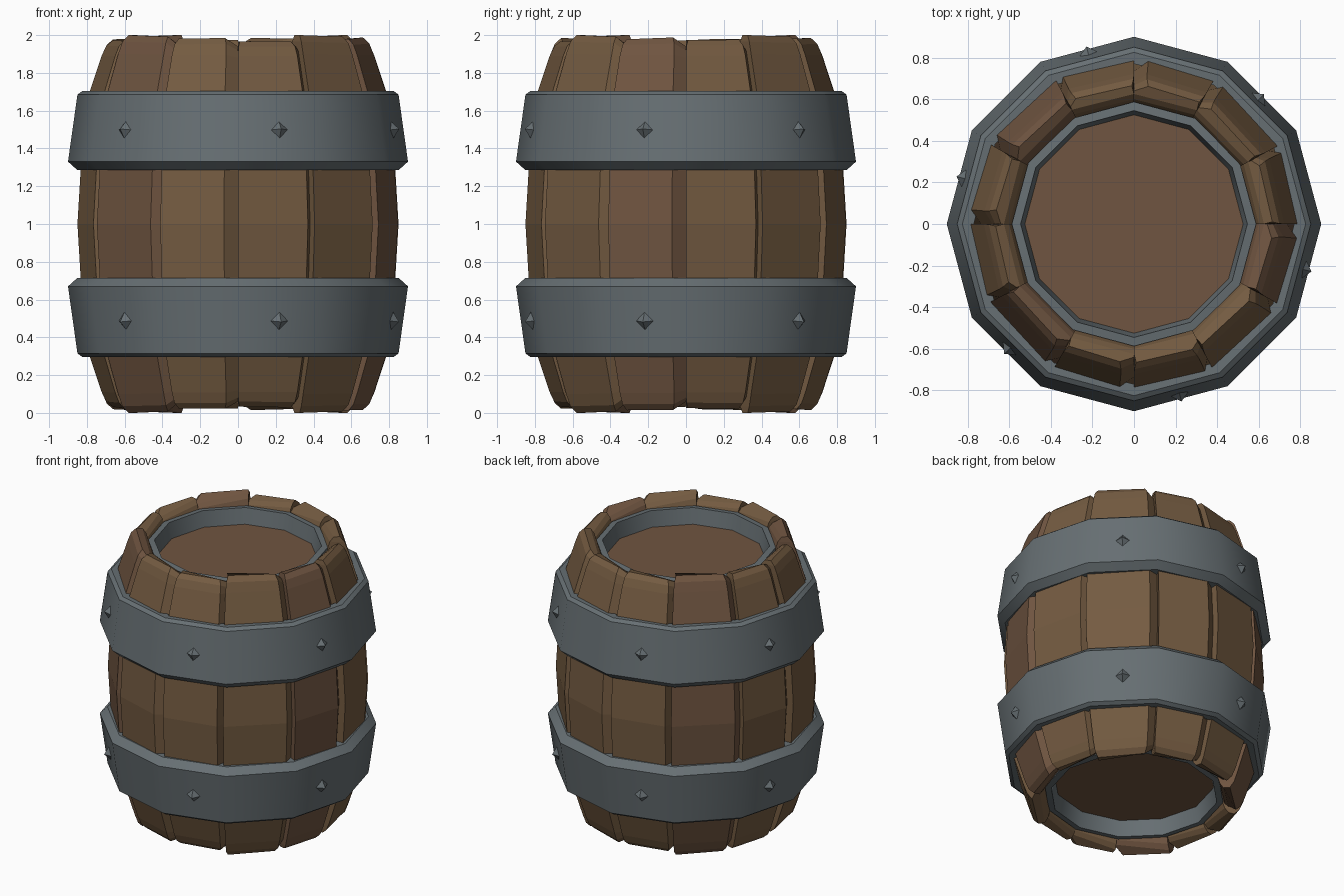
import bpy, bmesh, math, random
from mathutils import Vector, Matrix

if "Cube" in bpy.data.objects:
    bpy.data.objects.remove(bpy.data.objects["Cube"])

random.seed(4)
R = math.radians


def material(name, rgb):
    m = bpy.data.materials.new(name)
    m.diffuse_color = (*rgb, 1)
    m.use_nodes = True
    m.node_tree.nodes["Principled BSDF"].inputs["Base Color"].default_value = m.diffuse_color
    return m


WOOD = material("oak wood", (0.175, 0.105, 0.053))
RED_WOOD = material("reddish oak wood", (0.16, 0.09, 0.052))
IRON = material("grey iron", (0.135, 0.16, 0.172))


def finish(bm, name, mat, smooth=False):
    bmesh.ops.recalc_face_normals(bm, faces=bm.faces)
    me = bpy.data.meshes.new(name)
    bm.to_mesh(me)
    bm.free()
    ob = bpy.data.objects.new(name, me)
    bpy.context.collection.objects.link(ob)
    me.materials.append(mat)
    if smooth:
        bpy.ops.object.select_all(action='DESELECT')
        ob.select_set(True)
        bpy.context.view_layer.objects.active = ob
        bpy.ops.object.shade_smooth_by_angle(angle=R(35))
    return ob


def polar(r, deg, z):
    return Vector((r * math.cos(R(deg)), r * math.sin(R(deg)), z))


def loft(bm, rings, closed):
    """Skin equal-length loops; join last to first, or cap both ends."""
    vs = [[bm.verts.new(p) for p in ring] for ring in rings]
    n = len(vs[0])
    for i in range(len(vs) if closed else len(vs) - 1):
        a, b = vs[i], vs[(i + 1) % len(vs)]
        for j in range(n):
            k = (j + 1) % n
            bm.faces.new((a[j], a[k], b[k], b[j]))
    if not closed:
        bm.faces.new(vs[0])
        bm.faces.new(vs[-1])


def hoop(name, profile, flip):
    """Twelve-sided ring from a closed (radius, z) profile."""
    bm = bmesh.new()
    loft(bm, [[polar(r, a, 2 - z if flip else z) for r, z in profile]
              for a in range(0, 360, 30)], True)
    finish(bm, name, IRON, True)


# staves: bulging planks, each with a sloped groove along one edge
starts, ends = [0, 28.5, 61], [25.8, 57, 85]
drops = [0.022, 0.0, 0.012]
half = [(1.00, 0.85, 0.58), (1.30, 0.832, 0.58), (1.70, 0.785, 0.58),
        (1.90, 0.722, 0.58), (1.965, 0.698, 0.60), (2.00, 0.665, 0.625)]
profile = [(2 - z, r, i) for z, r, i in half[:0:-1]] + half
for n in range(12):
    k = n % 3
    base = (n // 3) * 90
    a0, a1 = base + starts[k], base + ends[k]
    a2 = base + (starts + [90])[k + 1]
    tilt = {s: (random.uniform(0, 0.012), random.uniform(0, 0.012)) for s in (-1, 1)}
    if k == 1:
        tilt = {s: (0.0, 0.008) for s in (-1, 1)}
    rings = []
    for z, r, ri in profile:
        s = 1 if z > 1 else -1
        end = max(0, (abs(z - 1) - 0.85) / 0.15)      # 0 in the body, 1 at the tip
        d = drops[k]
        z0 = z - s * end * (d + tilt[s][0])
        z1 = z - s * end * (d + tilt[s][1])
        zg = z - s * end * 0.06
        c = 1.5 * max(0, end - 0.7)                   # chipped corners
        rings.append([polar(r, a0 + 2 * c, z0), polar(r, a1 - 2 * c, z1),
                      polar(r - 0.05 * (1 - 0.5 * end), a2, zg),
                      polar(ri, a2, zg), polar(ri, a0, z0)])
    bm = bmesh.new()
    loft(bm, rings, False)
    finish(bm, "stave_%d" % n, RED_WOOD if n in (4, 7, 11) else WOOD)

# iron bands, lid rims and recessed lids, mirrored top and bottom
band = [(0.77, 1.70), (0.825, 1.703), (0.85, 1.685), (0.90, 1.33),
        (0.85, 1.285), (0.77, 1.285)]
rim = [(0.587, 1.80), (0.587, 1.92), (0.545, 1.925), (0.522, 1.80)]
for flip, side in ((False, "top"), (True, "bottom")):
    hoop(side + "_band", band, flip)
    hoop(side + "_lid_rim", rim, flip)
    bm = bmesh.new()
    zs = (0.15, 0.185) if flip else (1.815, 1.85)
    zs = (0.185, 0.22) if flip else (1.78, 1.815)
    loft(bm, [[polar(0.56, a, z) for a in range(0, 360, 30)] for z in zs], False)
    finish(bm, side + "_lid", RED_WOOD)

    # pyramid rivets on every other band face
    for i in range(6):
        a = 45 + 60 * i
        zc = 0.485 if flip else 1.5
        lean = 0.14 * (-1 if flip else 1)
        bm = bmesh.new()
        bmesh.ops.create_cone(bm, segments=4, radius1=0.06, radius2=0.0,
                              depth=0.05, cap_ends=True)
        m = (Matrix.Translation(polar(0.858, a, zc)) @ Matrix.Rotation(R(a), 4, 'Z')
             @ Matrix.Rotation(R(90) - lean, 4, 'Y'))
        bmesh.ops.transform(bm, matrix=m, verts=bm.verts)
        finish(bm, "%s_rivet_%d" % (side, i), IRON)
